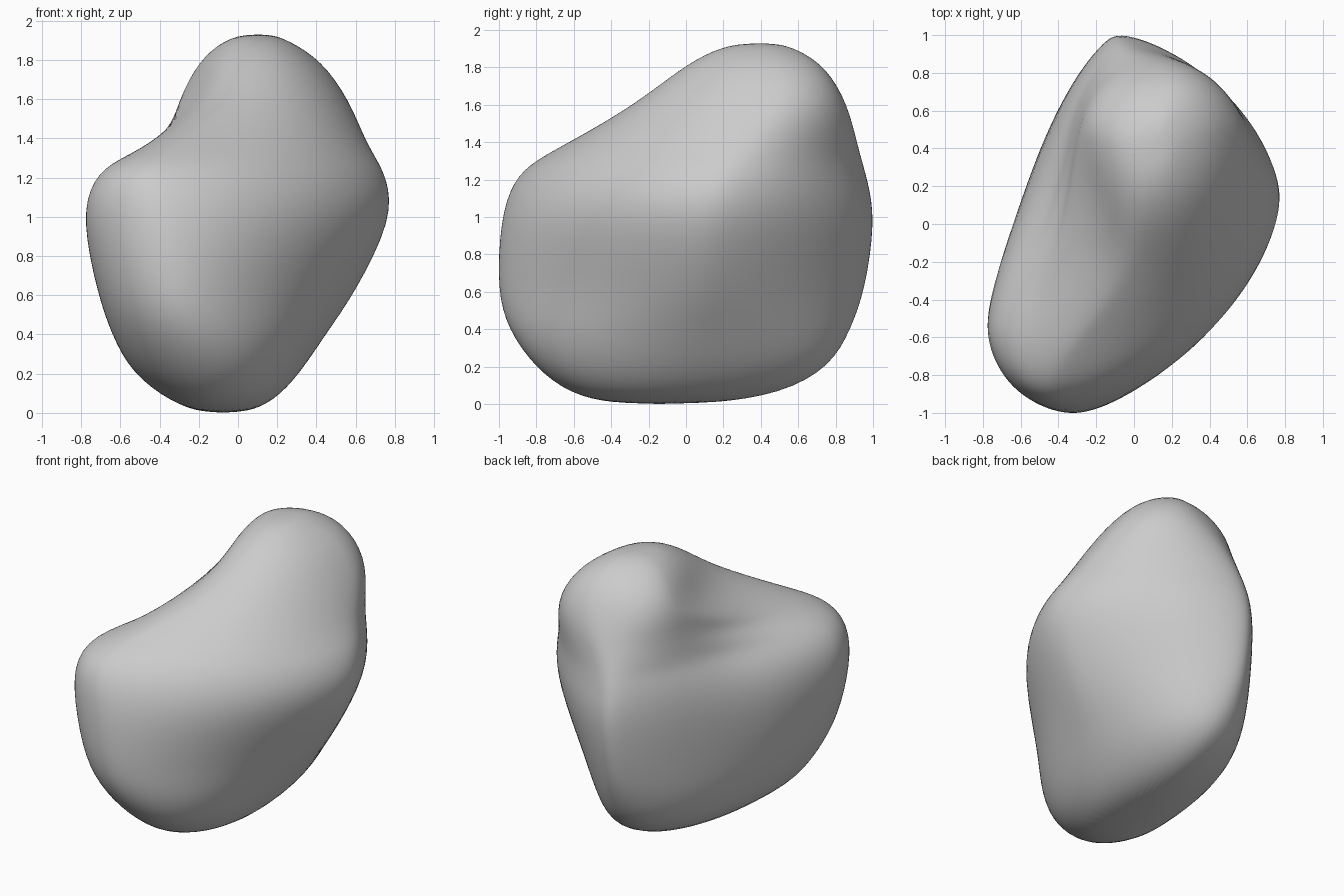
import bpy
import bmesh
import math
from mathutils import Vector

cube = bpy.data.objects.get("Cube")
if cube:
    bpy.data.objects.remove(cube, do_unlink=True)

STEPS = 8  # points along each quarter of a contour

# Contours from the base to the summit: height, tightness of the back right quarter,
# tightness of the left side, then the left, back, right and front extreme points
contours = [
    (0, 1, 1, (.03, -.1), (-.03, .12), (-.18, -.25), (-.12, -.38)),
    (.05, 1, 1, (.18, -.1), (-.02, .52), (-.34, -.3), (-.13, -.63)),
    (.2, 1, 1, (.32, -.02), (-.04, .79), (-.55, -.36), (-.15, -.82)),
    (.4, 1.15, 1.1, (.45, .04), (-.08, .89), (-.65, -.42), (-.24, -.96)),
    (.6, 1.35, 1.3, (.6, .09), (-.1, .97), (-.72, -.48), (-.3, -1.02)),
    (1, 1.5, 1.25, (.81, .11), (-.1, 1.03), (-.81, -.52), (-.33, -1)),
    (1.2, 1.42, 1.2, (.77, .16), (-.08, .98), (-.75, -.55), (-.42, -.93)),
    (1.3, 1.33, 1.15, (.71, .22), (-.05, .95), (-.63, -.5), (-.4, -.82)),
    (1.4, 1.1, 1.05, (.65, .3), (0, .92), (-.47, -.08), (-.3, -.63)),
    (1.6, 1, 1, (.57, .49), (.16, .87), (-.33, .48), (0, -.28)),
    (1.8, 1, 1, (.43, .49), (.2, .76), (-.21, .46), (.06, -.03)),
    (1.9, 1, 1, (.26, .42), (.15, .6), (-.08, .4), (.08, .15)),
    (1.93, 1, 1, (.17, .4), (.13, .48), (.03, .4), (.08, .3)),
]


def quarter_arc(start, end, corner, power):
    """Rounded quarter from start towards end, bulging away from the inner corner."""
    start, end, corner = Vector(start), Vector(end), Vector(corner)
    points = []
    for step in range(STEPS):
        angle = step / STEPS * math.pi / 2
        points.append(corner
                      + (start - corner) * math.cos(angle) ** power
                      + (end - corner) * math.sin(angle) ** power)
    return points


def contour_points(back_tight, side_tight, left, back, right, front):
    """Closed loop through four extreme points, with a softness for each quarter."""
    return (quarter_arc(left, back, (back[0], left[1]), side_tight)
            + quarter_arc(back, right, (back[0], right[1]), back_tight)
            + quarter_arc(right, front, (front[0], right[1]), 1)
            + quarter_arc(front, left, (front[0], left[1]), side_tight))


def press(verts, centre, radius, push):
    """Push a soft dent into the skin around a centre."""
    centre, push = Vector(centre), Vector(push)
    for vert in verts:
        distance = (vert.co - centre).length / radius
        vert.co += push * math.exp(-distance ** 2)


# Stone body: contours bridged into one closed skin
bm = bmesh.new()
loops = []
for height, back_tight, side_tight, *extremes in contours:
    loop = contour_points(back_tight, side_tight, *extremes)
    loops.append([bm.verts.new((p.x, p.y, height)) for p in loop])

for lower, upper in zip(loops, loops[1:]):
    count = len(lower)
    for i in range(count):
        j = (i + 1) % count
        bm.faces.new((lower[i], lower[j], upper[j], upper[i]))

# Base and summit caps
bm.faces.new(list(reversed(loops[0])))
bm.faces.new(loops[-1])

# Valley between the low shoulder and the summit
press(bm.verts, (-.42, .06, 1.36), .36, (.13, 0, -.04))

# Relax the skin a little so that the contours blend together
inner = [v for loop in loops[1:-1] for v in loop]
bmesh.ops.smooth_vert(bm, verts=inner, factor=0.15,
                      use_axis_x=True, use_axis_y=True, use_axis_z=True)
bmesh.ops.recalc_face_normals(bm, faces=bm.faces)

mesh = bpy.data.meshes.new("boulder")
bm.to_mesh(mesh)
bm.free()
boulder = bpy.data.objects.new("boulder", mesh)
bpy.context.scene.collection.objects.link(boulder)

# Soft rounded surface
mesh.polygons.foreach_set("use_smooth", [True] * len(mesh.polygons))
subdivision = boulder.modifiers.new("rounding", "SUBSURF")
subdivision.levels = 2
subdivision.render_levels = 2

# Stone colour
stone = bpy.data.materials.new("stone_grey")
stone.use_nodes = True
grey = (0.6, 0.6, 0.6, 1)
stone.diffuse_color = grey
for node in stone.node_tree.nodes:
    if node.type == "BSDF_PRINCIPLED":
        node.inputs["Base Color"].default_value = grey
        node.inputs["Roughness"].default_value = 0.9
mesh.materials.append(stone)
